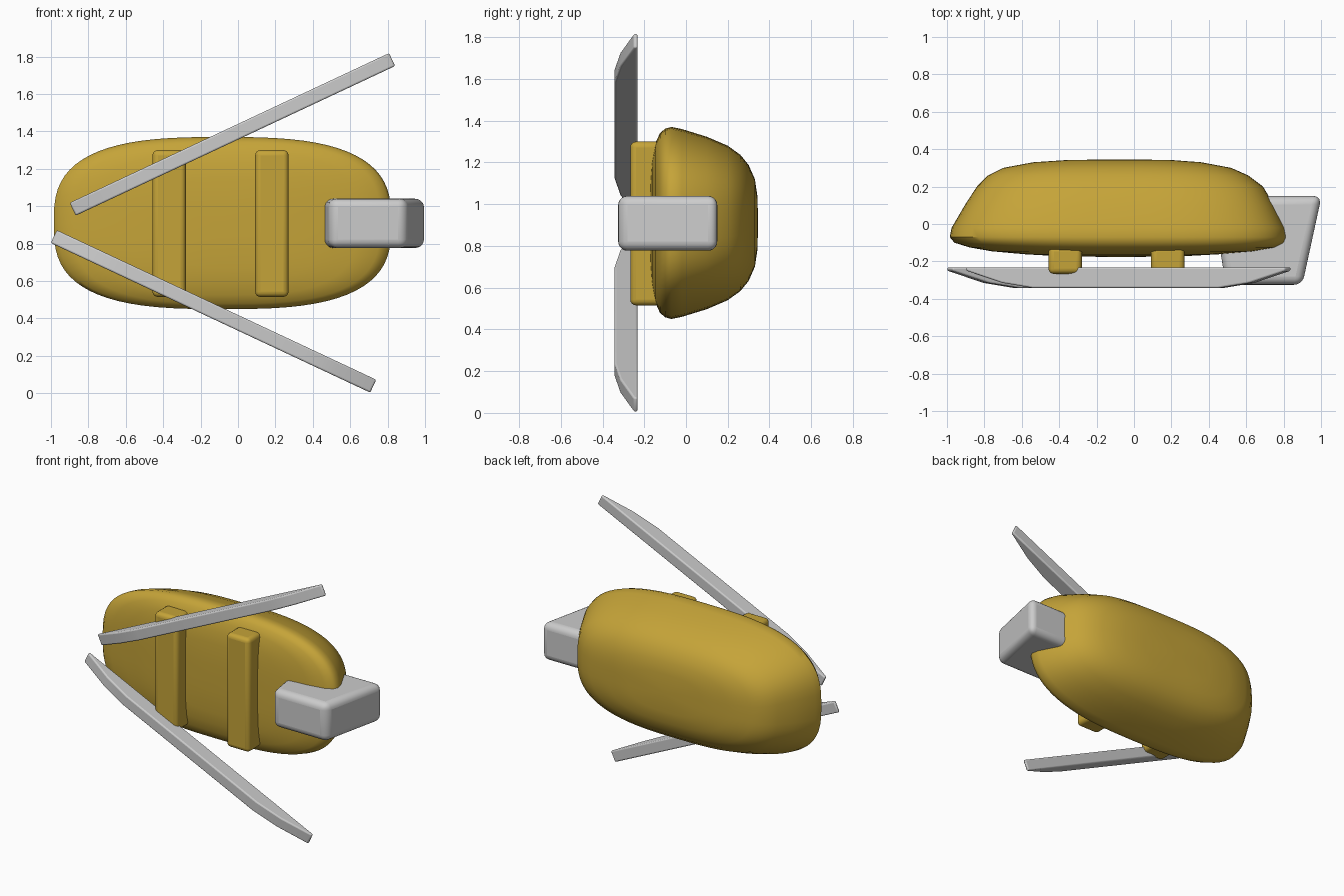
import bpy, bmesh
from math import sin, cos, pi, radians, copysign

if "Cube" in bpy.data.objects:
    bpy.data.objects.remove(bpy.data.objects["Cube"])

gold = bpy.data.materials.new("gold")
gold.diffuse_color = (0.56, 0.37, 0.04, 1)
gold.use_nodes = True
gold.node_tree.nodes["Principled BSDF"].inputs["Base Color"].default_value = gold.diffuse_color


def make(name, bm, mat=None, bevel=0.0, segments=4):
    bmesh.ops.recalc_face_normals(bm, faces=bm.faces)
    me = bpy.data.meshes.new(name)
    bm.to_mesh(me)
    bm.free()
    ob = bpy.data.objects.new(name, me)
    bpy.context.collection.objects.link(ob)
    if mat:
        me.materials.append(mat)
    if bevel:
        mod = ob.modifiers.new("bevel", 'BEVEL')
        mod.width, mod.segments = bevel, segments
        mod.limit_method, mod.angle_limit = 'ANGLE', radians(10)
    bpy.context.view_layer.objects.active = ob
    ob.select_set(True)
    bpy.ops.object.shade_smooth_by_angle(angle=radians(40))
    ob.select_set(False)
    return ob


def prism(points, z0, z1):
    """Extrude an outline in the x-y plane along z."""
    bm = bmesh.new()
    face = bm.faces.new([bm.verts.new((x, y, z0)) for x, y in points])
    new = bmesh.ops.extrude_face_region(bm, geom=[face])["geom"]
    bmesh.ops.translate(bm, vec=(0, 0, z1 - z0),
                        verts=[g for g in new if isinstance(g, bmesh.types.BMVert)])
    return bm


# Body: rounded-rectangle rings lofted from front to back (y, x min, x max, half height)
RINGS = [(-.175, -.22, .08, .10), (-.172, -.40, .27, .24), (-.162, -.58, .45, .32),
         (-.146, -.76, .64, .385), (-.125, -.88, .76, .43), (-.10, -.96, .807, .452),
         (-.07, -.985, .82, .46), (-.02, -.975, .81, .45), (.1, -.905, .75, .413),
         (.2, -.84, .69, .37), (.26, -.78, .61, .327), (.3, -.70, .52, .278),
         (.33, -.54, .36, .21), (.342, -.36, .2, .13)]
N = 72
bm = bmesh.new()
loops = []
for y, x0, x1, h in RINGS:
    loop = []
    for i in range(N):
        c, s = cos(2 * pi * i / N), sin(2 * pi * i / N)
        sx, sz = (copysign(abs(v) ** (2 / 2.9), v) for v in (c, s))
        loop.append(bm.verts.new(((x0 + x1) / 2 + sx * (x1 - x0) / 2, y, .91 + sz * h)))
    loops.append(loop)
for a, b in zip(loops, loops[1:]):
    for i in range(N):
        j = (i + 1) % N
        bm.faces.new((a[i], a[j], b[j], b[i]))
for loop, y in ((loops[0], -.176), (loops[-1], .346)):
    tip = bm.verts.new((-.075, y, .91))
    for i in range(N):
        bm.faces.new((loop[i], loop[(i + 1) % N], tip))
make("body", bm, gold)

# Two raised bands on the front of the body
for name, x in (("left_band", -.368), ("right_band", .181)):
    w = .089
    make(name, prism([(x - w, -.267), (x + w, -.267), (x + w, -.12), (x - w, -.12)],
                     .515, 1.30), gold, .028)

# Two long bars splayed in a V, with tapered ends towards the front
BAR = [(-.943, -.232), (-.943, -.25), (-.73, -.315), (-.55, -.342),
       (.55, -.342), (.73, -.315), (.943, -.25), (.943, -.232)]
for name, x, z, angle in (("upper_bar", -.03, 1.384, -25.1), ("lower_bar", -.131, .438, 25.1)):
    bar = make(name, prism(BAR, -.038, .038), None, .016, 3)
    bar.location = (x, 0, z)
    bar.rotation_euler = (0, radians(angle), 0)

# Chunky block wrapping the right end
make("end_block", prism([(.455, -.1), (.49, -.325), (.9, -.325), (1.003, .15), (.62, .15)],
                        .777, 1.04), None, .045, 5)
